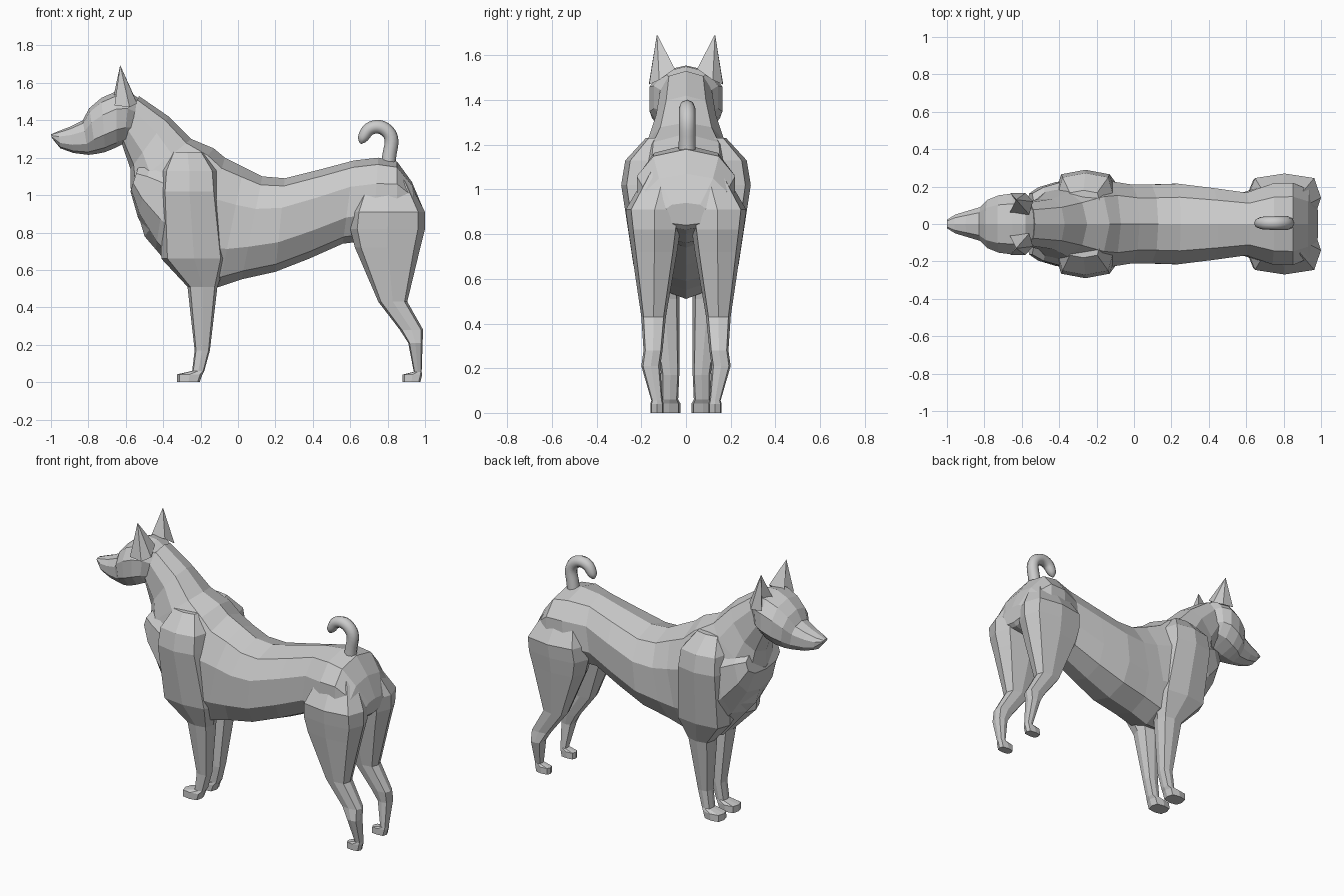
import bpy, bmesh
from math import sin, cos, pi
from mathutils import Vector


def loft(name, rings, sides, power, mirror=False):
    """Skin rings of (centre, u axis, v axis) and close both ends."""
    bm = bmesh.new()
    loops = []
    for c, u, v in rings:
        loop = []
        for i in range(sides):
            a = 2 * pi * i / sides
            k = [0 if abs(t) < 1e-6 else abs(t) ** power * (1 if t > 0 else -1)
                 for t in (cos(a), sin(a))]
            loop.append(bm.verts.new(c + u * k[0] + v * k[1]))
        loops.append(loop)
    for a, b in zip(loops, loops[1:]):
        for i in range(sides):
            j = (i + 1) % sides
            bm.faces.new((a[i], a[j], b[j], b[i]))
    bm.faces.new(loops[0])
    bm.faces.new(loops[-1])
    return finish(name, bm, mirror)


def finish(name, bm, mirror):
    bmesh.ops.recalc_face_normals(bm, faces=bm.faces)
    me = bpy.data.meshes.new(name)
    bm.to_mesh(me)
    bm.free()
    ob = bpy.data.objects.new(name, me)
    bpy.context.collection.objects.link(ob)
    if mirror:
        m = ob.modifiers.new("Mirror", 'MIRROR')
        m.use_axis = (False, True, False)
    return ob


def spine_loft(name, rows, sides=10, power=0.85):
    """Rows: top x, top z, bottom x, bottom z, half width."""
    rings = []
    for tx, tz, bx, bz, w in rows:
        t, b = Vector((tx, 0, tz)), Vector((bx, 0, bz))
        rings.append(((t + b) / 2, (t - b) / 2, Vector((0, w, 0))))
    return loft(name, rings, sides, power)


def leg_loft(name, rows):
    """Rows: z, x min, x max, y min, y max."""
    rings = [(Vector(((a + b) / 2, (c + d) / 2, z)),
              Vector(((b - a) / 2, 0, 0)), Vector((0, (d - c) / 2, 0)))
             for z, a, b, c, d in rows]
    return loft(name, rings, 8, 0.6, mirror=True)


# neck and trunk
spine_loft("body", [
    (-.53, 1.53, -.62, 1.27, .12), (-.37, 1.42, -.575, 1.14, .14),
    (-.25, 1.30, -.575, 1.04, .18), (-.13, 1.25, -.50, .78, .23),
    (-.07, 1.20, -.27, .51, .24), (.03, 1.15, -.10, .51, .22),
    (.13, 1.10, .02, .55, .22), (.25, 1.09, .20, .59, .225),
    (.45, 1.14, .38, .66, .20), (.62, 1.185, .56, .74, .175),
    (.75, 1.20, .72, .76, .225), (.85, 1.18, .85, .80, .23),
    (.93, 1.07, .95, .82, .19), (.985, .94, .97, .84, .10)])

# broad front of the chest
spine_loft("chest", [
    (-.53, 1.16, -.575, 1.02, .17), (-.46, 1.2, -.535, .88, .205),
    (-.36, 1.22, -.44, .71, .235), (-.22, 1.23, -.28, .53, .25)])

# head with muzzle
spine_loft("head", [
    (-1.0, 1.325, -.995, 1.305, .025), (-.96, 1.342, -.95, 1.25, .052),
    (-.90, 1.365, -.88, 1.225, .072), (-.83, 1.40, -.80, 1.215, .095),
    (-.795, 1.465, -.76, 1.22, .135), (-.73, 1.52, -.71, 1.23, .16),
    (-.65, 1.555, -.65, 1.255, .17), (-.58, 1.55, -.61, 1.275, .15),
    (-.52, 1.51, -.58, 1.29, .11)])

# shoulders running down into the front legs
leg_loft("front_leg", [
    (1.23, -.36, -.18, .04, .18), (1.13, -.41, -.11, .03, .272),
    (1.02, -.42, -.10, .03, .29), (.66, -.41, -.06, .03, .235),
    (.51, -.27, -.11, .03, .165), (.17, -.232, -.15, .03, .11),
    (.06, -.245, -.18, .035, .11), (.042, -.325, -.19, .025, .125),
    (0, -.325, -.205, .025, .125)])

# thighs running down into the hind legs
leg_loft("hind_leg", [
    (1.08, .68, .91, .02, .17), (.91, .61, 1.0, .01, .27),
    (.82, .60, 1.0, .025, .258), (.72, .625, .975, .04, .243),
    (.43, .75, .905, .09, .20), (.28, .865, .99, .105, .19),
    (.21, .91, .987, .115, .20), (.055, .94, .982, .105, .155),
    (.04, .88, .985, .1, .16), (0, .88, .975, .1, .16)])

# pointed ears with a hollow front
bm = bmesh.new()
base = [bm.verts.new(p) for p in (
    (-.665, .06, 1.53), (-.615, .10, 1.51), (-.66, .165, 1.48),
    (-.58, .165, 1.47), (-.54, .12, 1.49), (-.56, .05, 1.54))]
tip = bm.verts.new((-.63, .13, 1.695))
for i in range(6):
    bm.faces.new((base[i], base[(i + 1) % 6], tip))
bm.faces.new(base)
finish("ear", bm, True)

# curled tail
cu = bpy.data.curves.new("tail", 'CURVE')
cu.dimensions = '3D'
cu.bevel_depth = .037
cu.bevel_resolution = 2
cu.use_fill_caps = True
sp = cu.splines.new('NURBS')
path = [(.80, 1.13, 1.1), (.805, 1.2, 1), (.83, 1.31, 1), (.77, 1.37, 1),
        (.70, 1.36, .95), (.67, 1.31, .85), (.66, 1.285, .5), (.657, 1.275, .1)]
sp.points.add(len(path) - 1)
for p, (x, z, r) in zip(sp.points, path):
    p.co = (x, .005, z, 1)
    p.radius = r
sp.order_u = 3
sp.use_endpoint_u = True
sp.resolution_u = 4
tail = bpy.data.objects.new("tail", cu)
bpy.context.collection.objects.link(tail)
